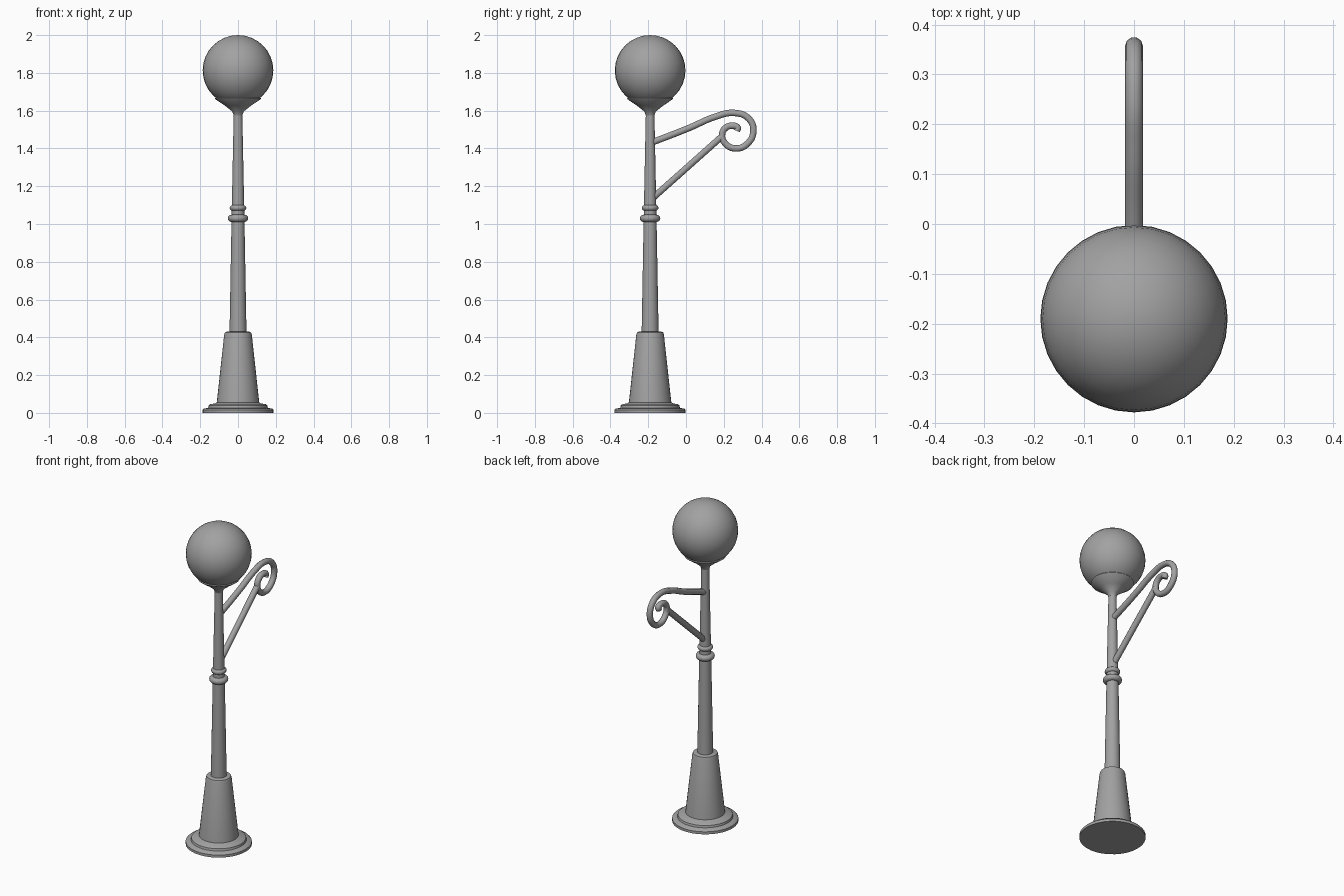
import bpy
import math

if "Cube" in bpy.data.objects:
    bpy.data.objects.remove(bpy.data.objects["Cube"], do_unlink=True)

POST_Y = -0.19

grey = bpy.data.materials.new("painted grey metal")
grey.use_nodes = True
colour = (0.36, 0.36, 0.36, 1)
grey.diffuse_color = colour
grey.node_tree.nodes["Principled BSDF"].inputs["Base Color"].default_value = colour


def finish(obj, name, angle=35):
    obj.name = name
    obj.data.materials.append(grey)
    bpy.ops.object.select_all(action="DESELECT")
    obj.select_set(True)
    bpy.context.view_layer.objects.active = obj
    bpy.ops.object.shade_smooth_by_angle(angle=math.radians(angle))


def lathe(name, profile, sides=32):
    """Spin (radius, height) points around the post axis, capping both ends."""
    verts, faces = [], []
    for r, z in profile:
        for i in range(sides):
            a = 2 * math.pi * i / sides
            verts.append((r * math.cos(a), r * math.sin(a), z))
    for k in range(len(profile) - 1):
        for i in range(sides):
            j = (i + 1) % sides
            faces.append((k * sides + i, k * sides + j,
                          (k + 1) * sides + j, (k + 1) * sides + i))
    faces.append(tuple(reversed(range(sides))))
    faces.append(tuple(range(len(verts) - sides, len(verts))))
    mesh = bpy.data.meshes.new(name)
    mesh.from_pydata(verts, [], faces)
    obj = bpy.data.objects.new(name, mesh)
    bpy.context.collection.objects.link(obj)
    obj.location.y = POST_Y
    finish(obj, name)


def collar(name, z, radius, half):
    """Rounded ring moulding around the post."""
    steps = 8
    angles = [math.pi * (i / steps - 0.5) for i in range(steps + 1)]
    lathe(name, [(radius - half + half * math.cos(a), z + half * math.sin(a))
                 for a in angles])


def tube(name, points, radius):
    """Smooth round bar through (y, z) points."""
    curve = bpy.data.curves.new(name, "CURVE")
    curve.dimensions = "3D"
    curve.bevel_depth = radius
    curve.bevel_resolution = 3
    curve.use_fill_caps = True
    curve.resolution_u = 8
    spline = curve.splines.new("BEZIER")
    spline.bezier_points.add(len(points) - 1)
    for bp, (y, z) in zip(spline.bezier_points, points):
        bp.co = (0, y, z)
        bp.handle_left_type = bp.handle_right_type = "AUTO"
    obj = bpy.data.objects.new(name, curve)
    bpy.context.collection.objects.link(obj)
    bpy.ops.object.select_all(action="DESELECT")
    obj.select_set(True)
    bpy.context.view_layer.objects.active = obj
    bpy.ops.object.convert(target="MESH")
    finish(bpy.context.view_layer.objects.active, name, 50)


# Stepped foot, tapered pedestal and slender post
lathe("foot", [(0.188, 0), (0.188, 0.016), (0.182, 0.022), (0.158, 0.027),
               (0.155, 0.04), (0.147, 0.046), (0.122, 0.05), (0.112, 0.056)])
lathe("pedestal", [(0.113, 0.05), (0.073, 0.415), (0.069, 0.426), (0.06, 0.43)])
lathe("post", [(0.045, 0.42), (0.034, 1.03), (0.022, 1.62)])

# Ring mouldings
collar("lower_collar", 1.03, 0.054, 0.019)
collar("upper_collar", 1.085, 0.044, 0.015)

# Flared cup and globe
lathe("lamp_cup", [(0.023, 1.575), (0.03, 1.595), (0.07, 1.627),
                   (0.119, 1.66), (0.122, 1.665), (0.118, 1.67)])
bpy.ops.mesh.primitive_uv_sphere_add(segments=32, ring_count=16, radius=0.187,
                                     location=(0, POST_Y, 1.813))
finish(bpy.context.object, "globe")

# Scrolled bracket on the back
tube("scroll_arm", [(-0.19, 1.428), (0.02, 1.51), (0.15, 1.566), (0.255, 1.588),
                    (0.33, 1.56), (0.357, 1.495), (0.325, 1.425), (0.26, 1.4),
                    (0.205, 1.43), (0.191, 1.475), (0.21, 1.509), (0.245, 1.52),
                    (0.274, 1.509), (0.268, 1.493)], 0.018)
tube("bracket_strut", [(-0.19, 1.125), (0.195, 1.468)], 0.018)
